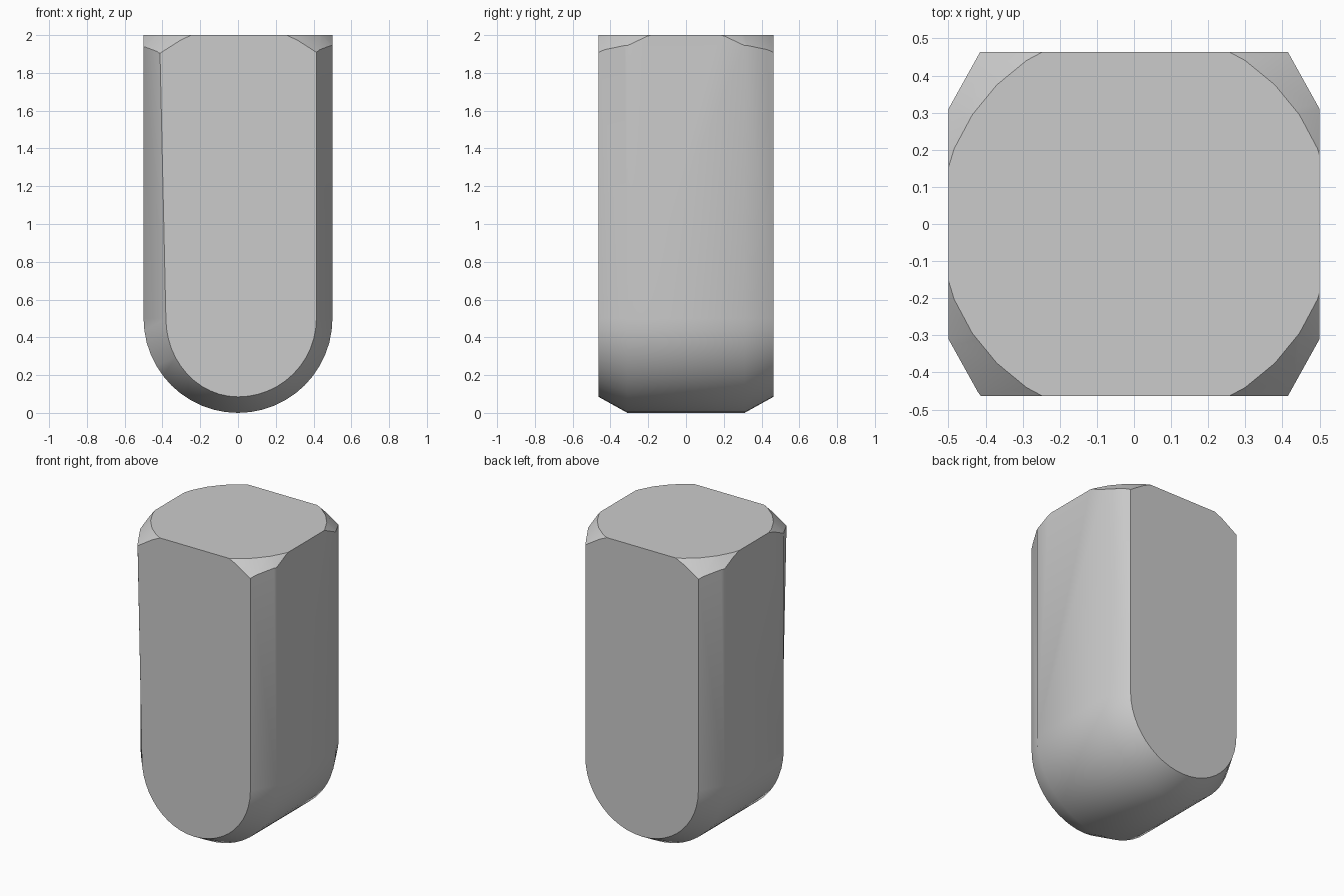
import bpy, bmesh
from math import sin, cos, pi, radians

old = bpy.data.objects.get("Cube")
if old:
    bpy.data.objects.remove(old, do_unlink=True)

grey = bpy.data.materials.new("plain_grey")
grey.use_nodes = True
colour = (0.6, 0.6, 0.6, 1)
grey.diffuse_color = colour
grey.node_tree.nodes["Principled BSDF"].inputs["Base Color"].default_value = colour

HEIGHT, CENTRE, STEPS = 2.0, 0.5, 24


def u_profile(y, radius, pinch=1.0):
    """U outline at depth y; pinch narrows the -x half of the curved end."""
    pts = [(-radius, y, HEIGHT)]
    for i in range(STEPS + 1):
        a = pi * i / STEPS
        x = -radius * cos(a)
        pts.append((x * pinch if x < 0 else x, y, CENTRE - radius * sin(a)))
    pts.append((radius, y, HEIGHT))
    return pts


def make_object(name, bm):
    bmesh.ops.recalc_face_normals(bm, faces=bm.faces)
    mesh = bpy.data.meshes.new(name)
    bm.to_mesh(mesh)
    bm.free()
    obj = bpy.data.objects.new(name, mesh)
    bpy.context.collection.objects.link(obj)
    mesh.materials.append(grey)
    return obj


# Body: four U sections lofted front to back, giving chamfered ends
bm = bmesh.new()
sections = [u_profile(-0.463, 0.415, 0.92), u_profile(-0.31, 0.5),
            u_profile(0.31, 0.5), u_profile(0.463, 0.415)]
rings = [[bm.verts.new(p) for p in s] for s in sections]
for a, b in zip(rings, rings[1:]):
    for i in range(len(a)):
        j = (i + 1) % len(a)
        bm.faces.new((a[i], a[j], b[j], b[i]))
bm.faces.new(rings[0])
bm.faces.new(rings[-1])
body = make_object("rounded_block", bm)

# Wide cone that trims the four top corners
bm = bmesh.new()
bmesh.ops.create_cone(bm, cap_ends=True, segments=32, radius1=2.73, radius2=0.53, depth=2.2)
cone = make_object("corner_trim_cone", bm)
cone.location = (0.005, 0, HEIGHT - 1.1)
cone.hide_render = True

bpy.ops.object.select_all(action='DESELECT')
bpy.context.view_layer.objects.active = body
body.select_set(True)
trim = body.modifiers.new("corner_trim", 'BOOLEAN')
trim.operation = 'INTERSECT'
trim.solver = 'EXACT'
trim.object = cone
bpy.ops.object.modifier_apply(modifier=trim.name)
bpy.data.objects.remove(cone, do_unlink=True)

# Soft sides, crisp end faces and trims
bpy.ops.object.shade_smooth_by_angle(angle=radians(35))
